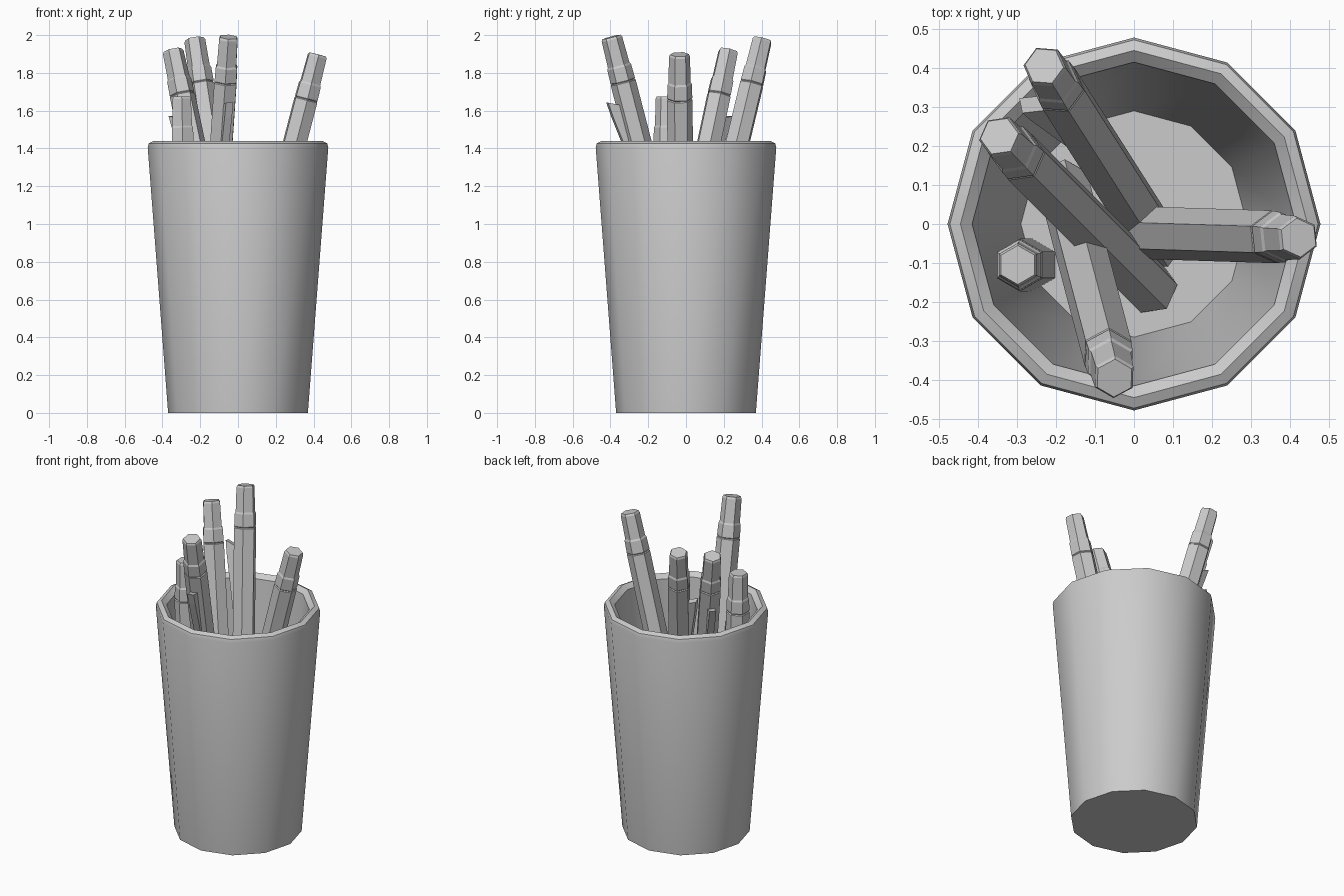
import bpy, math
from mathutils import Vector, Matrix

if "Cube" in bpy.data.objects:
    bpy.data.objects.remove(bpy.data.objects["Cube"])


def lathe(name, profile, sides, twist=0.0):
    """Revolve (radius, z) pairs around z, closing both ends with flat faces."""
    verts, faces = [], []
    for r, z in profile:
        for i in range(sides):
            a = twist + 2 * math.pi * i / sides
            verts.append((r * math.cos(a), r * math.sin(a), z))
    for k in range(len(profile) - 1):
        for i in range(sides):
            j = (i + 1) % sides
            faces.append((k * sides + i, k * sides + j,
                          (k + 1) * sides + j, (k + 1) * sides + i))
    faces.append(tuple(reversed(range(sides))))
    last = (len(profile) - 1) * sides
    faces.append(tuple(last + i for i in range(sides)))
    return add_mesh(name, verts, faces)


def add_mesh(name, verts, faces):
    mesh = bpy.data.meshes.new(name)
    mesh.from_pydata(verts, [], faces)
    ob = bpy.data.objects.new(name, mesh)
    bpy.context.collection.objects.link(ob)
    return ob


# Tapered twelve-sided cup with bevelled rim and hollow inside
FLOOR = 0.08
cup = lathe("cup", [(0.37, 0), (0.478, 1.405), (0.472, 1.427), (0.445, 1.44),
                    (0.415, 1.415), (0.29, FLOOR)], 12)
bpy.context.view_layer.objects.active = cup
cup.select_set(True)
bpy.ops.object.shade_smooth_by_angle(angle=math.radians(35))


def pen(index, top, bottom, twist, clip=None):
    """Hexagonal pen from cup floor to top; clip = angle of the clip or None."""
    top, bottom = Vector((*top,)), Vector((*bottom, FLOOR))
    axis = top - bottom
    n = axis.length
    axis.normalize()
    side = Vector((axis.x, axis.y, 0)).normalized()
    side = (side - axis * side.dot(axis)).normalized()   # leaning direction
    m = Matrix((side, axis.cross(side), axis)).transposed().to_4x4()
    m.translation = bottom
    # Barrel, groove, collar and narrow end plug
    body = lathe(f"pen_{index}", [(0.068, 0), (0.068, n - 0.25), (0.063, n - 0.245),
                                  (0.067, n - 0.24), (0.065, n - 0.165),
                                  (0.059, n - 0.155), (0.056, n - 0.012), (0.05, n)],
                 6, math.radians(30 + twist))
    body.matrix_world = m
    # Wedge-shaped clip standing off the barrel
    if clip is not None:
        w, zt, zb = 0.02, n - 0.33, n - 0.75
        prof = [(0.05, zt - 0.03), (0.112, zt), (0.105, zt - 0.08), (0.06, zb)]
        verts = [(x, s * w, z) for s in (-1, 1) for x, z in prof]
        faces = [(0, 1, 2, 3), (7, 6, 5, 4)] + \
                [(i, i + 4, (i + 1) % 4 + 4, (i + 1) % 4) for i in range(4)]
        ob = add_mesh(f"pen_{index}_clip", verts, faces)
        ob.matrix_world = m @ Matrix.Rotation(math.radians(clip), 4, 'Z')


# Five pens leaning in different directions
pen(1, (0.422, -0.035, 1.898), (-0.05, -0.02), 8)
pen(2, (-0.345, 0.225, 1.92), (0.045, -0.165), 22, 0)
pen(3, (-0.05, -0.395, 1.99), (-0.18, 0.10), 14, 0)
pen(4, (-0.23, 0.405, 1.98), (0.06, -0.05), 22, 70)
pen(5, (-0.298, -0.105, 1.675), (-0.262, -0.105), 0)
